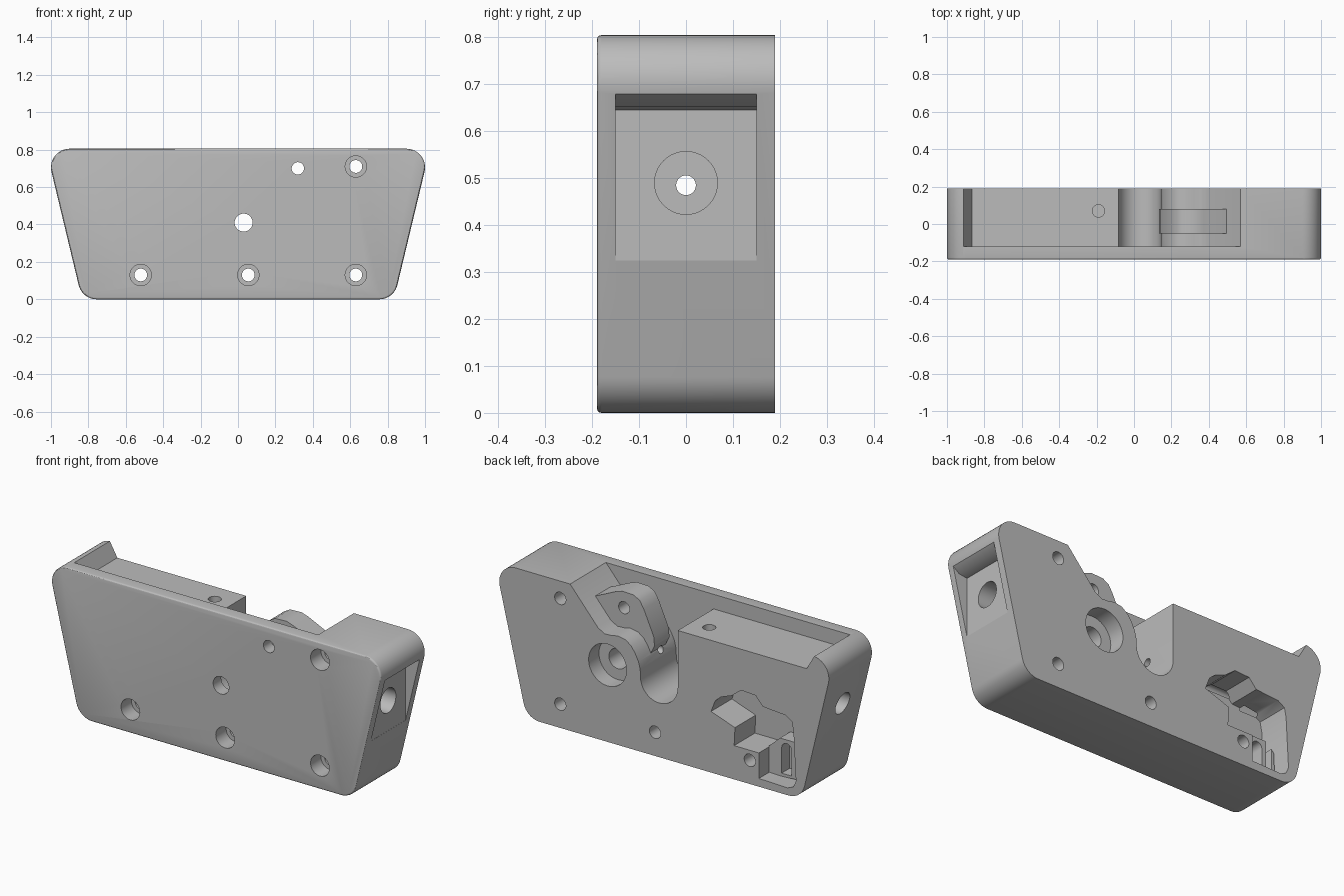
import bpy, bmesh
from math import sin, cos, pi, radians

if "Cube" in bpy.data.objects:
    bpy.data.objects.remove(bpy.data.objects["Cube"])

grey = bpy.data.materials.new("plain grey")
grey.use_nodes = True
grey.diffuse_color = (0.5, 0.5, 0.5, 1)
grey.node_tree.nodes["Principled BSDF"].inputs["Base Color"].default_value = (0.5, 0.5, 0.5, 1)


def arc(cx, cz, r, a0, a1, n=12):
    angles = [radians(a0 + (a1 - a0) * i / n) for i in range(n + 1)]
    return [(cx + r * cos(a), cz + r * sin(a)) for a in angles]


def circle(cx, cz, r):
    return arc(cx, cz, r, 0, 360, 40)[:-1]


def prism(name, pts, lo, hi, axis="y"):
    """Extrude a flat profile along one axis."""
    place = {"x": lambda u, v, d: (d, u, v),
             "y": lambda u, v, d: (u, d, v),
             "z": lambda u, v, d: (u, v, d)}[axis]
    bm = bmesh.new()
    rings = [[bm.verts.new(place(u, v, d)) for u, v in pts] for d in (lo, hi)]
    for ring in rings:
        bm.faces.new(ring)
    for i in range(len(pts)):
        j = (i + 1) % len(pts)
        bm.faces.new((rings[0][i], rings[0][j], rings[1][j], rings[1][i]))
    bmesh.ops.recalc_face_normals(bm, faces=bm.faces)
    me = bpy.data.meshes.new(name)
    bm.to_mesh(me)
    bm.free()
    me.materials.append(grey)
    ob = bpy.data.objects.new(name, me)
    bpy.context.collection.objects.link(ob)
    return ob


def apply(ob, mod):
    bpy.context.view_layer.objects.active = ob
    bpy.ops.object.modifier_apply(modifier=mod.name)


def cut(ob, pts, lo, hi, axis="y"):
    """Subtract an extruded profile from a part."""
    cutter = prism("cutter", pts, lo, hi, axis)
    cutter.hide_render = True
    mod = ob.modifiers.new("cut", "BOOLEAN")
    mod.operation = "DIFFERENCE"
    mod.solver = "EXACT"
    mod.object = cutter
    apply(ob, mod)
    bpy.data.objects.remove(cutter)


FRONT, BACK, WALL, OUT = -0.19, 0.19, -0.12, 0.3

# Tapered housing with rounded corners and a softened front rim
right_half = arc(0.755, 0.1, 0.1, -90, -13.5) + arc(0.9, 0.705, 0.1, -13.5, 90)
outline = right_half + [(-x, z) for x, z in reversed(right_half)]
body = prism("housing", outline, FRONT, BACK)
bm = bmesh.new()
bm.from_mesh(body.data)
rim = [e for e in bm.edges if all(v.co.y < FRONT + 0.001 for v in e.verts)]
bmesh.ops.bevel(bm, geom=rim, offset=0.01, segments=3, profile=0.5, affect="EDGES")
bm.to_mesh(body.data)
bm.free()

# Shallow top ledge and the deep curved opening behind the front wall
cut(body, [(-0.928, 0.835), (-0.865, 0.725), (0.0, 0.725), (0.0, 0.835)], WALL, OUT)
opening = arc(0.03, 0.41, 0.113, 180, 360, 20)
opening += [(0.145, 0.45), (0.155, 0.49), (0.175, 0.53), (0.2, 0.565), (0.235, 0.59),
            (0.28, 0.598), (0.32, 0.59), (0.36, 0.588), (0.4, 0.61),
            (0.57, 0.805), (0.57, 0.9), (-0.083, 0.9)]
cut(body, opening, WALL, OUT)

# Bearing seat on the back
cut(body, circle(0.343, 0.422, 0.115), 0.1, OUT)
cut(body, circle(0.343, 0.422, 0.055), -0.06, OUT)

# Screw holes with counterbores on the front
for x, z in ((0.63, 0.71), (0.63, 0.13), (0.055, 0.13), (-0.52, 0.13)):
    cut(body, circle(x, z, 0.057), -OUT, -0.1)
    cut(body, circle(x, z, 0.034), -OUT, OUT)
cut(body, circle(0.03, 0.41, 0.048), -OUT, 0)
cut(body, circle(0.32, 0.7, 0.033), -OUT, 0)

# Latch pocket on the back
latch = [(-0.285, 0.335), (-0.31, 0.4), (-0.345, 0.43), (-0.41, 0.455), (-0.468, 0.5),
         (-0.555, 0.495), (-0.6, 0.445), (-0.735, 0.435), (-0.775, 0.41), (-0.785, 0.36),
         (-0.8, 0.09), (-0.785, 0.055), (-0.75, 0.04), (-0.575, 0.045), (-0.575, 0.185),
         (-0.425, 0.185), (-0.43, 0.285)]
cut(body, latch, 0.01, OUT)

# Side recess on the left end, with a flared upper lip
cut(body, [(0.911, 0.325), (0.911, 0.645), (0.96, 0.652), (1.01, 0.69),
           (1.1, 0.69), (1.1, 0.325)], -0.15, 0.15, "y")
cut(body, circle(0, 0.49, 0.067), 0.55, 1.1, "x")
cut(body, circle(0, 0.485, 0.06), -1.1, -0.65, "x")
cut(body, circle(0, 0.485, 0.021), -1.2, 1.2, "x")

# Vertical hole in the ledge
cut(body, circle(-0.19, 0.07, 0.033), 0.5, 0.9, "z")

# Lug standing inside the opening
lug = prism("pivot_lug", [(0.5, 0.715), (0.37, 0.775), (0.33, 0.788), (0.26, 0.785),
                          (0.225, 0.765), (0.2, 0.725), (0.14, 0.59), (0.135, 0.54),
                          (0.16, 0.49), (0.3, 0.52), (0.5, 0.65)], -0.05, 0.08)
cut(lug, circle(0.32, 0.7, 0.033), -OUT, OUT)
cut(lug, circle(0, 0.485, 0.021), -1, 1, "x")

# Slotted guide in the latch pocket
guide = prism("latch_guide", [(-0.575, 0.04), (-0.575, 0.19), (-0.64, 0.25),
                              (-0.75, 0.25), (-0.785, 0.2), (-0.79, 0.05)], 0, 0.1)
cut(guide, [(-0.65, 0.06)] + arc(-0.68, 0.2, 0.03, 0, 180, 8) + [(-0.71, 0.06)], 0.03, OUT)
cut(guide, [(-0.735, 0.06), (-0.735, 0.3), (-0.77, 0.3), (-0.77, 0.06)], 0.03, OUT)

# Smooth curved walls, keep corners crisp
for ob in (body, lug, guide):
    bpy.ops.object.select_all(action="DESELECT")
    ob.select_set(True)
    bpy.context.view_layer.objects.active = ob
    bpy.ops.object.shade_smooth_by_angle(angle=radians(30))
